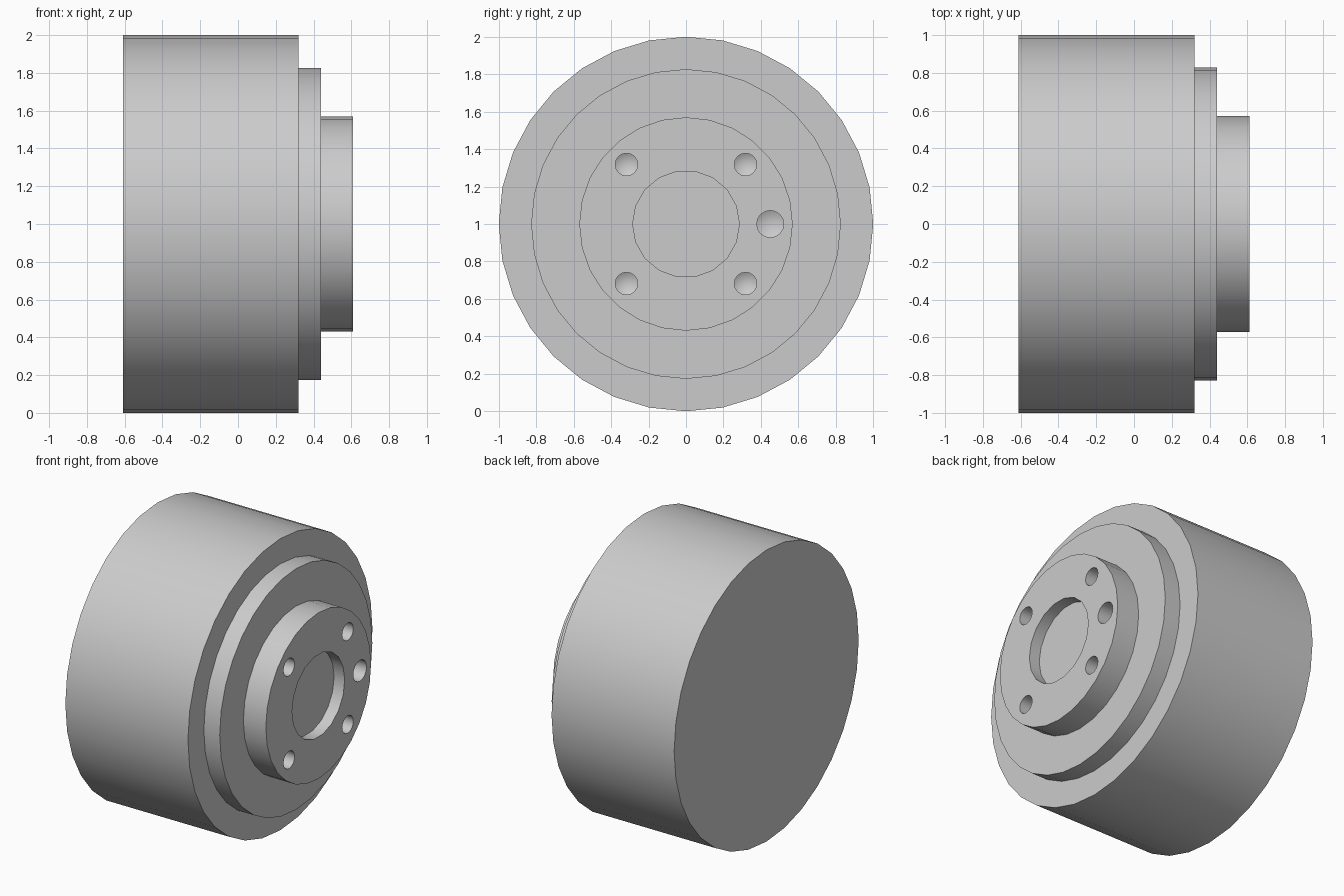
import bpy, bmesh
from math import cos, sin, tau, radians

if "Cube" in bpy.data.objects:
    bpy.data.objects.remove(bpy.data.objects["Cube"], do_unlink=True)

grey = bpy.data.materials.new("machined grey")
grey.use_nodes = True
colour = (0.6, 0.6, 0.6, 1)
grey.diffuse_color = colour
grey.node_tree.nodes["Principled BSDF"].inputs["Base Color"].default_value = colour


def turned(name, profile, sides, y=0, z=1):
    """Closed solid turned around an x-parallel axis; profile is (x, radius)."""
    bm = bmesh.new()
    rings = []
    for x, r in profile:
        steps = sides if r > 0 else 1
        rings.append([bm.verts.new((x, y + r * cos(tau * i / sides), z + r * sin(tau * i / sides)))
                      for i in range(steps)])
    for a, b in zip(rings, rings[1:]):
        for i in range(sides):
            j = (i + 1) % sides
            if len(a) == 1:
                bm.faces.new((a[0], b[j], b[i]))
            else:
                bm.faces.new((a[i], a[j], b[j], b[i]))
    for ring in (rings[0], rings[-1]):
        if len(ring) > 1:
            bm.faces.new(ring)
    bmesh.ops.recalc_face_normals(bm, faces=bm.faces)
    mesh = bpy.data.meshes.new(name)
    bm.to_mesh(mesh)
    bm.free()
    mesh.materials.append(grey)
    obj = bpy.data.objects.new(name, mesh)
    bpy.context.collection.objects.link(obj)
    return obj


def activate(obj):
    bpy.ops.object.select_all(action="DESELECT")
    obj.select_set(True)
    bpy.context.view_layer.objects.active = obj


def cut(target, cutter):
    mod = target.modifiers.new("cut", "BOOLEAN")
    mod.operation, mod.solver, mod.object = "DIFFERENCE", "EXACT", cutter
    activate(target)
    bpy.ops.object.modifier_apply(modifier=mod.name)
    bpy.data.objects.remove(cutter, do_unlink=True)


# Stepped drum
body = turned("drum_body", [(-0.61, 1), (0.32, 1)], 32)
flange = turned("flange", [(0.3, 0.827), (0.44, 0.827)], 32)
hub = turned("hub", [(0.42, 0.57), (0.61, 0.57)], 28)

# Shallow centre bore
cut(hub, turned("bore_cutter", [(0.53, 0.285), (0.7, 0.285)], 18))

# Drilled holes with conical ends: four bolts and one larger locating hole
holes = [(sy * 0.318, sz * 0.318, 0.06) for sy in (-1, 1) for sz in (-1, 1)]
holes.append((0.45, 0, 0.072))
for y, z, r in holes:
    cut(hub, turned("hole_cutter", [(0.44, 0), (0.475, r), (0.7, r)], 16, y, 1 + z))

for part in (body, flange, hub):
    activate(part)
    bpy.ops.object.shade_smooth_by_angle(angle=radians(30))
